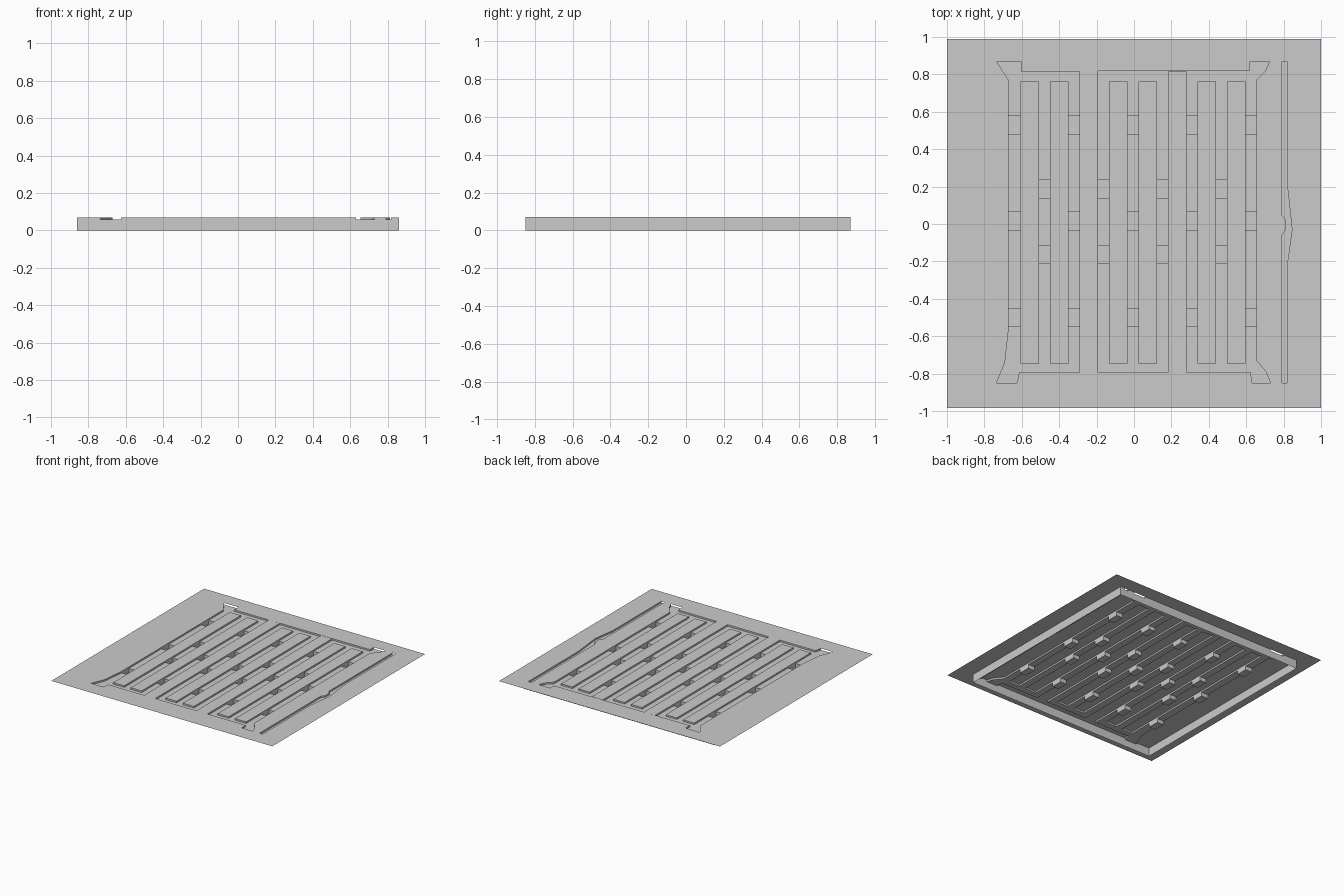
import bpy, bmesh, math
from mathutils import Vector
from mathutils.geometry import delaunay_2d_cdt

if "Cube" in bpy.data.objects:
    bpy.data.objects.remove(bpy.data.objects["Cube"])

TOP, FLOOR, PIT = 0.07, 0.057, 0.025


def rect(x0, x1, y0, y1):
    return [(x0, y0), (x1, y0), (x1, y1), (x0, y1)]


def inside(p, poly):
    hit = False
    for (x0, y0), (x1, y1) in zip(poly, poly[1:] + poly[:1]):
        if (y0 > p.y) != (y1 > p.y) and p.x < x0 + (p.y - y0) * (x1 - x0) / (y1 - y0):
            hit = not hit
    return hit


# Plan regions (outline, height); later ones override earlier ones
box = rect(-0.86, 0.86, -0.85, 0.87)
regions = [(rect(-1, 1, -0.985, 0.99), TOP), (box, TOP)]

# Channel network with funnel outlets at the four corners
regions.append(([(-0.735, 0.87), (-0.70, 0.815), (-0.67, 0.77), (-0.67, -0.56), (-0.69, -0.74),
                 (-0.735, -0.85), (-0.625, -0.85), (-0.615, -0.795), (0.625, -0.795),
                 (0.63, -0.85), (0.73, -0.85), (0.705, -0.79), (0.655, -0.73), (0.655, 0.77),
                 (0.70, 0.815), (0.725, 0.87), (0.62, 0.87), (0.62, 0.82), (-0.605, 0.815),
                 (-0.605, 0.87)], FLOOR))

# Raised beds between channels; two of them run the full length
for i in range(8):
    x = -0.608 + i * 0.1577
    y0, y1 = (-0.795, 0.816) if i in (2, 5) else (-0.745, 0.762)
    regions.append((rect(x, x + 0.1, y0, y1), TOP))

# Staggered sunken pits in the channels
for i in range(9):
    x1 = -0.608 + i * 0.1577
    x0 = x1 - 0.0577
    if i == 0:
        x0 = -0.67
    if i == 8:
        x1 = 0.655
    for y in ((-0.50, 0.015, 0.53) if i % 2 == 0 else (-0.163, 0.187)):
        regions.append((rect(x0, x1, y - 0.048, y + 0.048), PIT))

# Kinked side channel
regions.append(([(0.79, -0.85), (0.818, -0.85), (0.818, -0.22), (0.845, -0.03), (0.818, 0.22),
                 (0.818, 0.87), (0.79, 0.87), (0.79, 0.05), (0.812, 0.02), (0.812, -0.03),
                 (0.79, -0.06)], FLOOR))

# Triangulate the plan and find the height of each piece
verts, edges = [], []
for poly, _ in regions:
    n = len(verts)
    verts += [Vector(p) for p in poly]
    edges += [(n + k, n + (k + 1) % len(poly)) for k in range(len(poly))]
pts, _, tris = delaunay_2d_cdt(verts, edges, [], 0, 1e-5, False)[:3]

sheet, skirt = bmesh.new(), bmesh.new()


def add_face(bm, coords):
    bm.faces.new([bm.verts.new(c) for c in coords])


def wall(bm, a, b, hi, lo):
    add_face(bm, [(*a, hi), (*a, lo), (*b, lo), (*b, hi)])


sides = {}
for t in tris:
    c = (pts[t[0]] + pts[t[1]] + pts[t[2]]) / 3
    z = [h for poly, h in regions if inside(c, poly)]
    z = z[-1] if z else TOP
    add_face(sheet, [(*pts[i], z) for i in t])
    for k in range(3):
        sides[(t[k], t[(k + 1) % 3])] = (z, inside(c, box))

# Step walls between levels, and the hanging skirt around the box
for (a, b), (z, inner) in sides.items():
    if (b, a) not in sides:
        continue
    z2, inner2 = sides[(b, a)]
    if inner and not inner2:
        wall(skirt, pts[a], pts[b], z, 0)
    elif inner == inner2 and z > z2:
        wall(sheet, pts[a], pts[b], z, z2)

for name, bm in (("channelled_sheet", sheet), ("hanging_skirt", skirt)):
    bmesh.ops.remove_doubles(bm, verts=bm.verts, dist=1e-5)
    bmesh.ops.dissolve_limit(bm, angle_limit=math.radians(0.5), verts=bm.verts, edges=bm.edges)
    mesh = bpy.data.meshes.new(name)
    bm.to_mesh(mesh)
    bm.free()
    bpy.context.collection.objects.link(bpy.data.objects.new(name, mesh))
